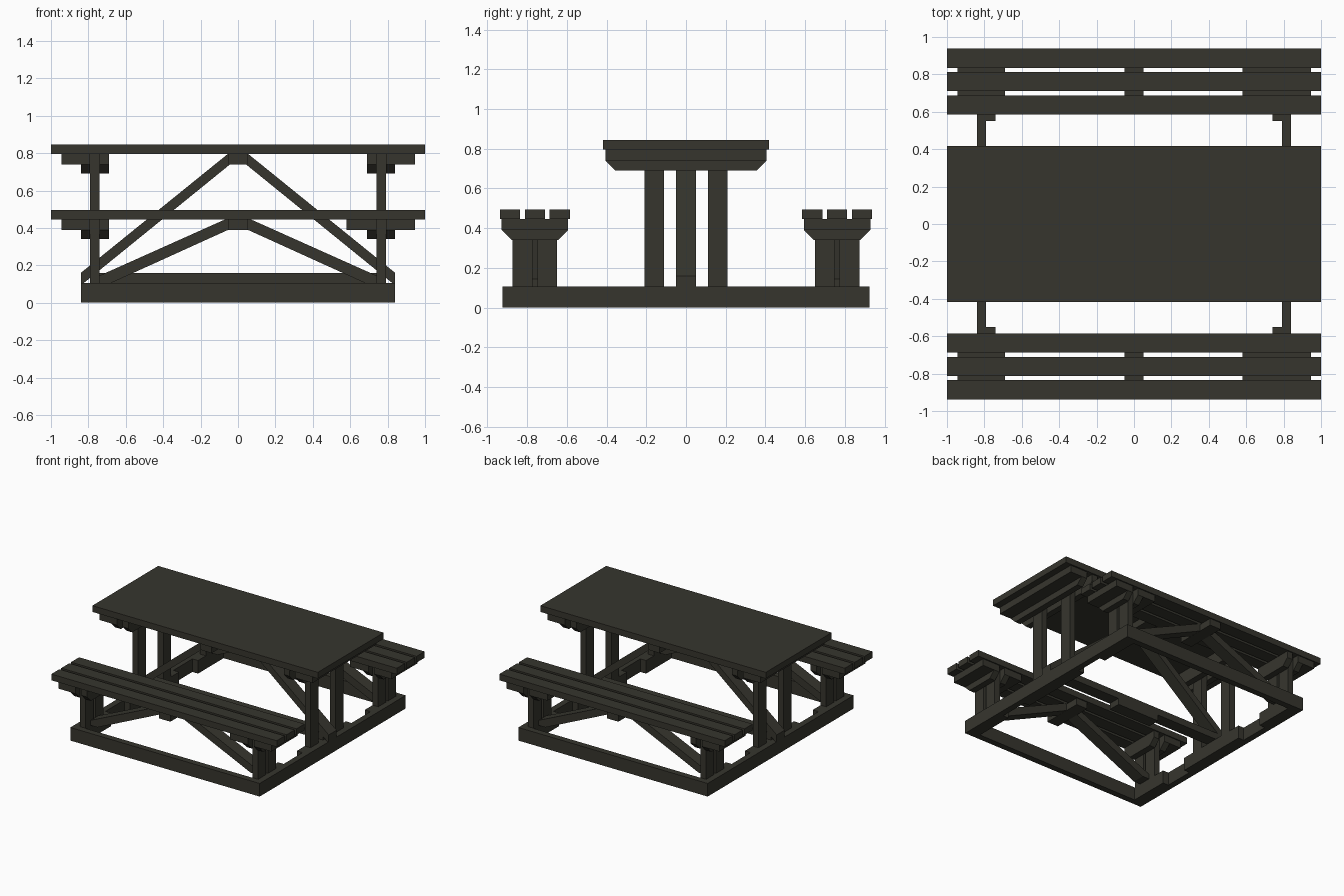
import bpy
import bmesh

cube = bpy.data.objects.get("Cube")
if cube:
    bpy.data.objects.remove(cube, do_unlink=True)

wood = bpy.data.materials.new("dark_weathered_wood")
wood.use_nodes = True
colour = (0.037, 0.036, 0.027, 1)
wood.diffuse_color = colour
shader = wood.node_tree.nodes["Principled BSDF"]
shader.inputs["Base Color"].default_value = colour
shader.inputs["Roughness"].default_value = 0.9


def prism(name, outline, offset):
    """Extrude a planar outline of 3D points by an offset vector."""
    bm = bmesh.new()
    face = bm.faces.new([bm.verts.new(p) for p in outline])
    moved = bmesh.ops.extrude_face_region(bm, geom=[face])["geom"]
    bmesh.ops.translate(bm, vec=offset,
                        verts=[v for v in moved if isinstance(v, bmesh.types.BMVert)])
    bmesh.ops.recalc_face_normals(bm, faces=bm.faces)
    mesh = bpy.data.meshes.new(name)
    bm.to_mesh(mesh)
    bm.free()
    mesh.materials.append(wood)
    obj = bpy.data.objects.new(name, mesh)
    bpy.context.collection.objects.link(obj)
    return obj


def box(name, xs, ys, zs):
    (x0, x1), (y0, y1), (z0, z1) = sorted(xs), sorted(ys), sorted(zs)
    return prism(name, [(x0, y0, z0), (x1, y0, z0), (x1, y1, z0), (x0, y1, z0)],
                 (0, 0, z1 - z0))


def bearer(name, x, yc, half, top):
    """Cross board on edge with its lower corners cut off."""
    low, mid, short = top - 0.105, top - 0.055, half - 0.05
    side = [(-short, low), (short, low), (half, mid), (half, top), (-half, top), (-half, mid)]
    return prism(name, [(x, yc + y, z) for y, z in side], (0.05, 0, 0))


def brace(name, outline, yc, sx):
    return prism(name, [(sx * x, yc - 0.05, z) for x, z in outline], (0, 0.1, 0))


def supports(name, yc, half, top, posts):
    """Bearers, flat battens and posts under a top or a seat."""
    box(name + "_middle_batten", (-0.05, 0.05), (yc - half, yc + half), (top - 0.055, top))
    for sx, side in ((-1, "right"), (1, "left")):
        label = f"{side}_{name}"
        box(label + "_outer_batten", (sx * 0.84, sx * 0.945),
            (yc - half, yc + half), (top - 0.055, top))
        for centre in (0.715, 0.815):
            bearer(label + "_bearer", sx * centre - 0.025, yc, half, top)
        for offset in (-posts, posts):
            y = yc + offset
            box(label + "_post", (sx * 0.74, sx * 0.79), (y - 0.05, y + 0.05), (0.105, top))


# Table top, its supports and long braces
box("table_top", (-1, 1), (-0.417, 0.417), (0.795, 0.845))
supports("table", 0, 0.405, 0.795, 0.16)
for sx in (-1, 1):
    brace("table_brace", [(0.84, 0.105), (0.84, 0.16), (0.055, 0.795), (0.03, 0.795),
                          (0.03, 0.75), (0.825, 0.105)], 0, sx)

# Benches
for sy, end in ((-1, "front"), (1, "back")):
    yc = sy * 0.761
    for i in (-1, 0, 1):
        y = yc + i * 0.125
        box(f"{end}_seat_slat", (-1, 1), (y - 0.051, y + 0.051), (0.445, 0.495))
    supports(f"{end}_bench", yc, 0.167, 0.445, 0.062)
    box(f"{end}_bench_inner_batten", (0.58, 0.69), (yc - 0.167, yc + 0.167), (0.39, 0.445))
    for sx in (-1, 1):
        brace(f"{end}_bench_brace", [(0.74, 0.105), (0.74, 0.145), (0.07, 0.445),
                                     (0.03, 0.445), (0.03, 0.4), (0.68, 0.105)], yc, sx)

# Ground frame
for s in (-1, 1):
    box("frame_side_rail", (s * 0.79, s * 0.84), (-0.925, 0.925), (0, 0.105))
    box("frame_end_rail", (-0.79, 0.79), (s * 0.875, s * 0.925), (0, 0.105))
    box("table_post_block", (s * 0.74, s * 0.79), (-0.31, 0.31), (0, 0.105))
    for sy in (-1, 1):
        box("bench_post_block", (s * 0.74, s * 0.79), (sy * 0.55, sy * 0.875), (0, 0.105))

# Middle stretcher with splice plate
box("middle_stretcher", (-0.79, 0.79), (-0.05, 0.05), (0.105, 0.16))
box("stretcher_splice", (-0.19, 0.19), (-0.05, 0.05), (0.055, 0.105))
